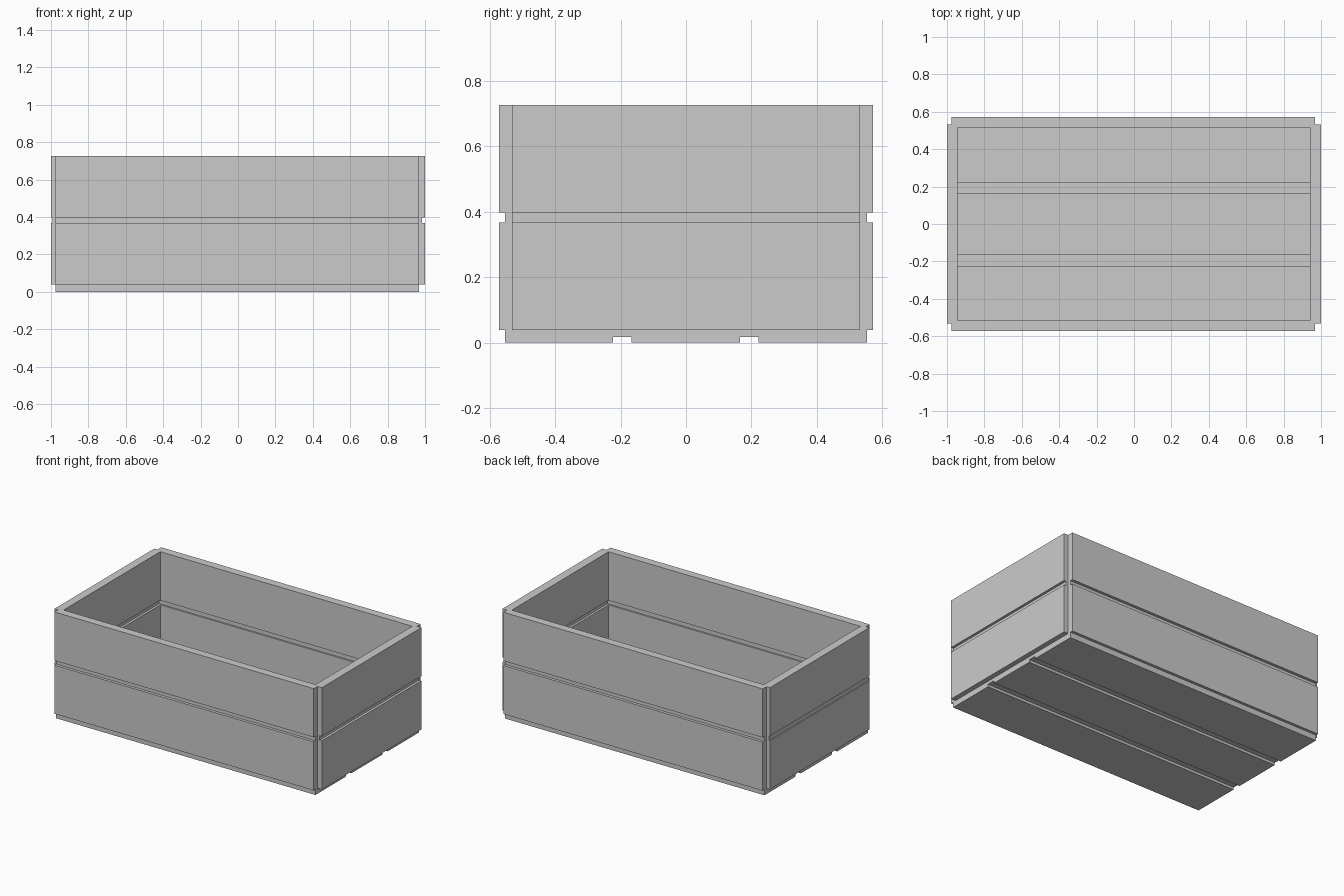
import bpy, bmesh

if "Cube" in bpy.data.objects:
    bpy.data.objects.remove(bpy.data.objects["Cube"])


def finish(bm, name):
    bmesh.ops.remove_doubles(bm, verts=bm.verts, dist=1e-5)
    bmesh.ops.recalc_face_normals(bm, faces=bm.faces)
    mesh = bpy.data.meshes.new(name)
    bm.to_mesh(mesh)
    bm.free()
    bpy.context.collection.objects.link(bpy.data.objects.new(name, mesh))


def bridge(bm, loops, closed):
    """Skin a row of equal-length vertex loops with quads."""
    rings = [[bm.verts.new(p) for p in loop] for loop in loops]
    pairs = zip(rings, rings[1:] + rings[:1]) if closed else zip(rings, rings[1:])
    for a, b in pairs:
        for i in range(len(a)):
            j = (i + 1) % len(a)
            bm.faces.new((a[i], a[j], b[j], b[i]))
    return rings


# Plank ends: the square notch left at each corner
NX0, NX1, NY = -0.975, 0.967, 0.532


def outer(x0, x1, y, z):
    """Outline of four butted planks with notched corners."""
    return [(NX0, -y, z), (NX1, -y, z), (NX1, -NY, z), (x1, -NY, z),
            (x1, NY, z), (NX1, NY, z), (NX1, y, z), (NX0, y, z),
            (NX0, NY, z), (x0, NY, z), (x0, -NY, z), (NX0, -NY, z)]


def inner(x0, x1, y, z):
    """Rectangular cavity outline, as the outer outline clamped inwards."""
    return [(min(max(px, x0), x1), min(max(py, -y), y), z)
            for px, py, _ in outer(-1, 1, 0.572, z)]


# Walls: two plank courses with a recessed strip between, inside and out
Z0, Z1, Z2, Z3 = 0.038, 0.367, 0.398, 0.727
plank, strip = (-1, 1, 0.572), (-0.993, 0.983, 0.553)
cavity, recess = (-0.944, 0.942, 0.517), (-0.960, 0.957, 0.528)
courses = [(Z0, 0), (Z1, 0), (Z1, 1), (Z2, 1), (Z2, 0), (Z3, 0)]
loops = [outer(*(strip if g else plank), z) for z, g in courses]
loops += [inner(*(recess if g else cavity), z) for z, g in reversed(courses)]
bm = bmesh.new()
bridge(bm, loops, True)
finish(bm, "crate_walls")

# Floor: three planks joined by thinner strips, extruded along x
gaps = [(-0.224, -0.167), (0.165, 0.221)]
E, T, G0, G1 = 0.553, 0.055, 0.017, 0.038
under, over = [(-E, 0)], [(-E, T)]
for a, b in gaps:
    under += [(a, 0), (a, G0), (b, G0), (b, 0)]
    over += [(a, T), (a, G1), (b, G1), (b, T)]
section = under + [(E, 0), (E, T)] + over[::-1]
bm = bmesh.new()
ends = bridge(bm, [[(x, y, z) for y, z in section] for x in (NX0, NX1)], False)
for ring in ends:
    bm.faces.new(ring)
finish(bm, "crate_floor")
